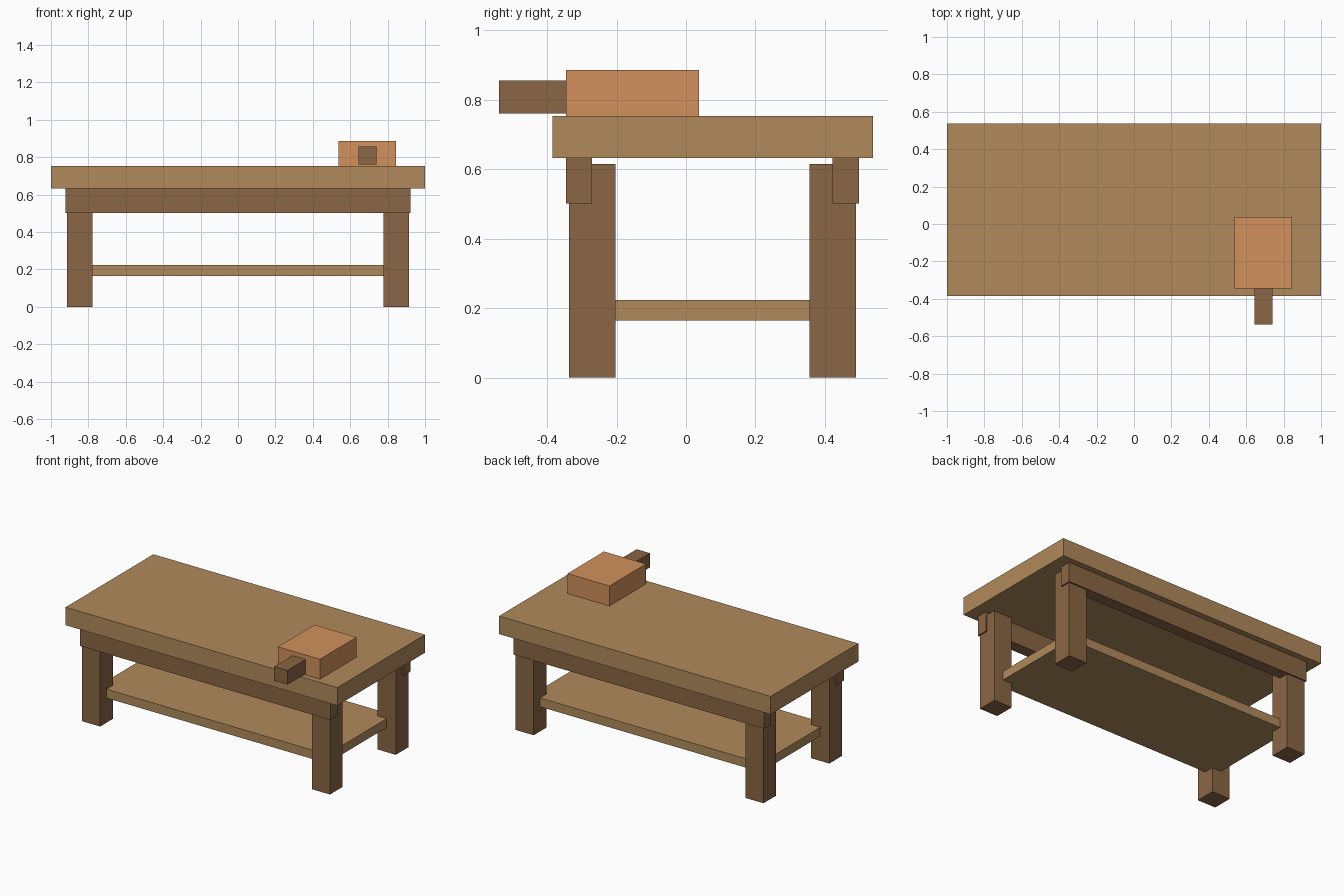
import bpy

if "Cube" in bpy.data.objects:
    bpy.data.objects.remove(bpy.data.objects["Cube"])


def material(name, rgb):
    mat = bpy.data.materials.new(name)
    mat.diffuse_color = (*rgb, 1)
    mat.use_nodes = True
    mat.node_tree.nodes["Principled BSDF"].inputs["Base Color"].default_value = mat.diffuse_color
    return mat


light_wood = material("light_wood", (0.434, 0.254, 0.107))
dark_wood = material("dark_wood", (0.254, 0.133, 0.058))
orange = material("orange", (0.645, 0.283, 0.107))


def box(name, x, y, z, mat):
    """Box spanning the given (min, max) ranges."""
    spans = (x, y, z)
    bpy.ops.mesh.primitive_cube_add(size=1, location=[(a + b) / 2 for a, b in spans])
    obj = bpy.context.object
    obj.name = name
    obj.scale = [b - a for a, b in spans]
    bpy.ops.object.transform_apply(location=False, rotation=False, scale=True)
    obj.data.materials.append(mat)
    return obj


# Table top and lower shelf (shelf runs to the leg centres)
box("table_top", (-1, 1), (-0.384, 0.538), (0.633, 0.753), light_wood)
box("lower_shelf", (-0.846, 0.846), (-0.27, 0.422), (0.164, 0.223), light_wood)

# Legs and long rails, front and back
center_y = 0.076
for side, s in (("front", -1), ("back", 1)):
    leg_y = center_y + s * 0.346
    for hand, h in (("left", -1), ("right", 1)):
        leg_x = h * 0.846
        box(f"{side}_{hand}_leg", (leg_x - 0.067, leg_x + 0.067),
            (leg_y - 0.067, leg_y + 0.067), (0, 0.615), dark_wood)
    rail_y = center_y + s * 0.384
    box(f"{side}_rail", (-0.922, 0.922), (rail_y - 0.038, rail_y + 0.038),
        (0.502, 0.633), dark_wood)

# Vise block with its handle sticking out of the front
box("vise_block", (0.537, 0.846), (-0.346, 0.038), (0.753, 0.886), orange)
box("vise_handle", (0.643, 0.74), (-0.538, -0.346), (0.761, 0.856), dark_wood)
